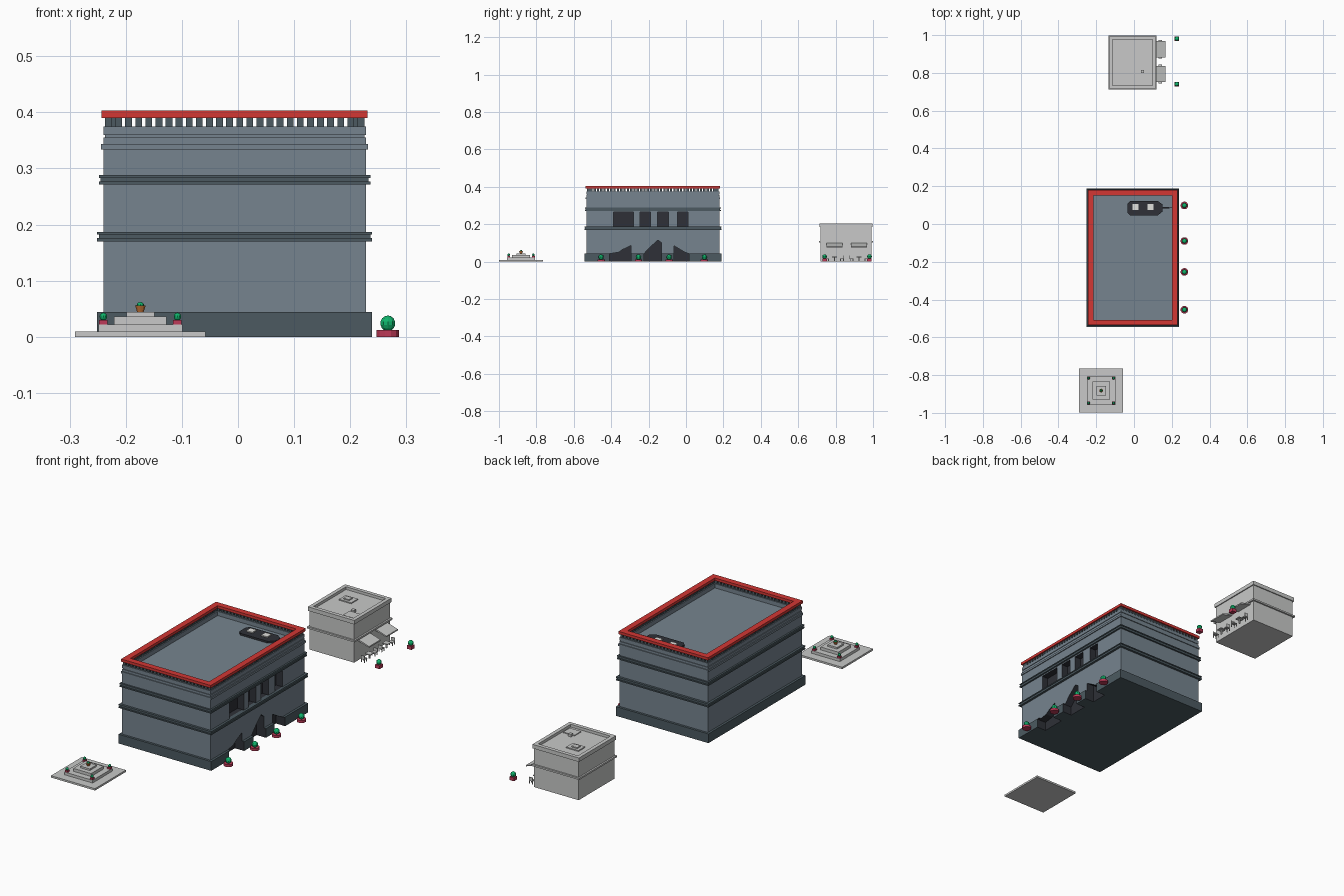
import bpy, bmesh, math
from mathutils import Matrix, Vector

if "Cube" in bpy.data.objects:
    bpy.data.objects.remove(bpy.data.objects["Cube"])

def mat(name, r, g, b):
    m = bpy.data.materials.new(name)
    lin = lambda c: ((c / 255 + 0.055) / 1.055) ** 2.4
    m.diffuse_color = (lin(r), lin(g), lin(b), 1)
    m.use_nodes = True
    m.node_tree.nodes["Principled BSDF"].inputs["Base Color"].default_value = m.diffuse_color
    return m

SLATE = mat("slate wall", 118, 132, 143)
DARK = mat("dark slate trim", 76, 90, 97)
RED = mat("red parapet", 212, 55, 52)
STONE = mat("light grey stone", 200, 201, 200)
BLACK = mat("charcoal", 46, 48, 55)
PINK = mat("crimson pot", 190, 58, 88)
GREEN = mat("green leaves", 16, 180, 108)
ORANGE = mat("amber", 190, 112, 52)
WHITE = mat("off white", 225, 225, 222)

def finish(name, bm, *mats):
    bmesh.ops.recalc_face_normals(bm, faces=bm.faces[:])
    me = bpy.data.meshes.new(name)
    bm.to_mesh(me)
    bm.free()
    for m in mats:
        me.materials.append(m)
    ob = bpy.data.objects.new(name, me)
    bpy.context.collection.objects.link(ob)
    return ob

def boxes(name, items, *mats):
    """Each item is x0, x1, y0, y1, z0, z1."""
    bm = bmesh.new()
    for x0, x1, y0, y1, z0, z1 in items:
        M = Matrix.Translation(((x0 + x1) / 2, (y0 + y1) / 2, (z0 + z1) / 2)) @ \
            Matrix.Diagonal((x1 - x0, y1 - y0, z1 - z0, 1))
        bmesh.ops.create_cube(bm, size=1, matrix=M)
    return finish(name, bm, *mats)

def grow(r, d):
    return r[0] - d, r[1] + d, r[2] - d, r[3] + d

def ring(r, t, z0, z1):
    """Four boxes around rectangle r, t thick."""
    x0, x1, y0, y1 = r
    return [(x0, x1, y0, y0 + t, z0, z1), (x0, x1, y1 - t, y1, z0, z1),
            (x0, x0 + t, y0 + t, y1 - t, z0, z1), (x1 - t, x1, y0 + t, y1 - t, z0, z1)]

def prism(name, pts, push, *mats):
    bm = bmesh.new()
    f = bm.faces.new([bm.verts.new(p) for p in pts])
    ex = bmesh.ops.extrude_face_region(bm, geom=[f])
    bmesh.ops.translate(bm, vec=Vector(push), verts=[v for v in ex["geom"] if isinstance(v, bmesh.types.BMVert)])
    return finish(name, bm, *mats)

def cut(target, cutter):
    for p in cutter.data.polygons:
        p.material_index = 1
    m = target.modifiers.new("opening", "BOOLEAN")
    m.operation, m.solver, m.object = "DIFFERENCE", "EXACT", cutter
    cutter.hide_render = True
    bpy.context.view_layer.objects.active = target
    bpy.ops.object.modifier_apply(modifier=m.name)

def plant(name, x, y, z, pot_r, pot_h, leaf_r, sides=12):
    bm = bmesh.new()
    bmesh.ops.create_cone(bm, cap_ends=True, segments=sides, radius1=pot_r, radius2=pot_r, depth=pot_h,
                          matrix=Matrix.Translation((x, y, z + pot_h / 2)) @ Matrix.Rotation(math.pi / 4, 4, "Z"))
    finish(name + "_pot", bm, PINK)
    bm = bmesh.new()
    bmesh.ops.create_uvsphere(bm, u_segments=10, v_segments=7, radius=leaf_r,
                              matrix=Matrix.Translation((x, y, z + pot_h + leaf_r * 0.85)))
    finish(name + "_leaves", bm, GREEN)

# main hall: walls, plinth
W = (-0.24, 0.228, -0.533, 0.178)
plinth = boxes("plinth", [grow(W, 0.011) + (0, 0.044)], DARK, BLACK)
walls = boxes("hall_walls", [W + (0.02, 0.355)], SLATE, BLACK)

# windows and sloping entrances on the right side
windows = [(-0.388, -0.281), (-0.247, -0.19), (-0.153, -0.094), (-0.046, 0.01)]
doors = [
    [(-0.41, -0.01), (-0.41, 0.042), (-0.36, 0.05), (-0.34, 0.064), (-0.295, 0.085), (-0.295, -0.01)],
    [(-0.225, -0.01), (-0.225, 0.042), (-0.195, 0.075), (-0.15, 0.115), (-0.13, 0.1), (-0.13, -0.01)],
    [(-0.065, -0.01), (-0.065, 0.085), (-0.04, 0.07), (-0.01, 0.052), (0.015, 0.042), (0.015, -0.01)],
]
for a, b in windows:
    cut(walls, boxes("window_cutter", [(0.195, 0.3, a, b, 0.187, 0.265)], SLATE, BLACK))
for d in doors:
    c = prism("door_cutter", [(0.19, y, z) for y, z in d], (0.1, 0, 0), SLATE, BLACK)
    cut(walls, c)
    cut(plinth, c)
for ob in [o for o in bpy.data.objects if o.name.split(".")[0].endswith("cutter")]:
    bpy.data.objects.remove(ob)

# moulded string courses
for name, z, out, m in (("lower_band", 0.17, 0.011, DARK), ("upper_band", 0.271, 0.008, DARK)):
    boxes(name, ring(grow(W, out), 0.02, z, z + 0.006)
          + ring(grow(W, out - 0.003), 0.02, z + 0.006, z + 0.012)
          + ring(grow(W, out), 0.02, z + 0.012, z + 0.017), m)
boxes("frieze_band", ring(grow(W, 0.004), 0.02, 0.334, 0.344), SLATE)
boxes("parapet_wall", ring(grow(W, -0.003), 0.022, 0.354, 0.36) + ring(W, 0.025, 0.36, 0.375), SLATE)

# open row of small posts under the red coping
posts = []
for i in range(26):
    x = W[0] + 0.009 + i * (W[1] - W[0] - 0.018) / 25
    for y in (W[2] + 0.012, W[3] - 0.012):
        posts.append((x - 0.006, x + 0.006, y - 0.009, y + 0.009, 0.375, 0.39))
for i in range(1, 39):
    y = W[2] + 0.009 + i * (W[3] - W[2] - 0.018) / 39
    for x in (W[0] + 0.012, W[1] - 0.012):
        posts.append((x - 0.009, x + 0.009, y - 0.006, y + 0.006, 0.375, 0.39))
boxes("parapet_posts", posts, DARK)
boxes("red_coping", ring(grow(W, 0.003), 0.029, 0.39, 0.403), RED)

# roof plate with two skylights
plate = [(-0.034, 0.06), (-0.02, 0.045), (0.125, 0.045), (0.15, 0.065), (0.15, 0.082), (0.205, 0.084),
         (0.205, 0.088), (0.15, 0.09), (0.15, 0.105), (0.125, 0.122), (-0.02, 0.122), (-0.034, 0.108)]
prism("roof_plate", [(x, y, 0.355) for x, y in plate], (0, 0, 0.009), BLACK)
boxes("skylights", [(x - 0.016, x + 0.016, 0.074, 0.106, 0.364, 0.369) for x in (0.008, 0.087)], WHITE)

# round planters before the entrances
for i, y in enumerate((-0.454, -0.254, -0.09, 0.098)):
    plant(f"planter_{i}", 0.267, y, 0, 0.0205, 0.012, 0.014)

# small house
H = (-0.126, 0.11, 0.72, 0.991)
boxes("house_walls", [H + (0, 0.192)], STONE)
boxes("house_parapet", ring(grow(H, 0.005), 0.018, 0.186, 0.205), STONE)
boxes("house_ledge", ring(grow(H, 0.008), 0.015, 0.102, 0.11), STONE)
boxes("house_roof_vents", [(-0.075, -0.01, 0.87, 0.92, 0.192, 0.197), (-0.06, -0.03, 0.882, 0.908, 0.197, 0.202),
                           (0.03, 0.09, 0.75, 0.80, 0.192, 0.196), (0.037, 0.053, 0.80, 0.816, 0.192, 0.204)], STONE)

# awnings and seating in front of the house
for i, y in enumerate((0.794, 0.925)):
    prism(f"awning_{i}", [(0.108, y - 0.043, 0.092), (0.168, y - 0.043, 0.075), (0.168, y - 0.043, 0.081),
                          (0.108, y - 0.043, 0.1)], (0, 0.086, 0), STONE)
    boxes(f"table_{i}", [(0.125, 0.153, y - 0.014, y + 0.014, 0.022, 0.026),
                         (0.136, 0.142, y - 0.003, y + 0.003, 0, 0.022)], STONE)
    for k in (-1, 1):
        c = y + k * 0.04
        legs = [(0.139 + a * 0.008 - 0.0015, 0.139 + a * 0.008 + 0.0015,
                 c + b * 0.008 - 0.0015, c + b * 0.008 + 0.0015, 0, 0.014) for a in (-1, 1) for b in (-1, 1)]
        back = sorted((c + k * 0.007, c + k * 0.01))
        boxes("chair", legs + [(0.129, 0.149, c - 0.01, c + 0.01, 0.014, 0.017),
                               (0.129, 0.149, *back, 0.017, 0.032)], STONE)

# square-potted plants near the house
for i, y in enumerate((0.741, 0.981)):
    plant(f"house_planter_{i}", 0.227, y, 0, 0.017, 0.016, 0.0125, 4)

# stepped monument
cx, cy = -0.174, -0.882
boxes("monument_steps", [(cx - r, cx + r, cy - r, cy + r, a, b) for r, a, b in
      ((0.1165, 0, 0.009), (0.075, 0.009, 0.022), (0.047, 0.022, 0.036), (0.025, 0.036, 0.044))], STONE)
for i in (-1, 1):
    for j in (-1, 1):
        plant("monument_plant", cx + i * 0.066, cy + j * 0.066, 0.022, 0.0105, 0.008, 0.007, 4)

# amber bowl on top
bm = bmesh.new()
bmesh.ops.create_cone(bm, cap_ends=True, segments=10, radius1=0.006, radius2=0.01, depth=0.012,
                      matrix=Matrix.Translation((cx, cy, 0.05)))
finish("bowl", bm, ORANGE)
bm = bmesh.new()
bmesh.ops.create_uvsphere(bm, u_segments=8, v_segments=6, radius=0.007, matrix=Matrix.Translation((cx, cy, 0.055)))
finish("bowl_leaves", bm, GREEN)
